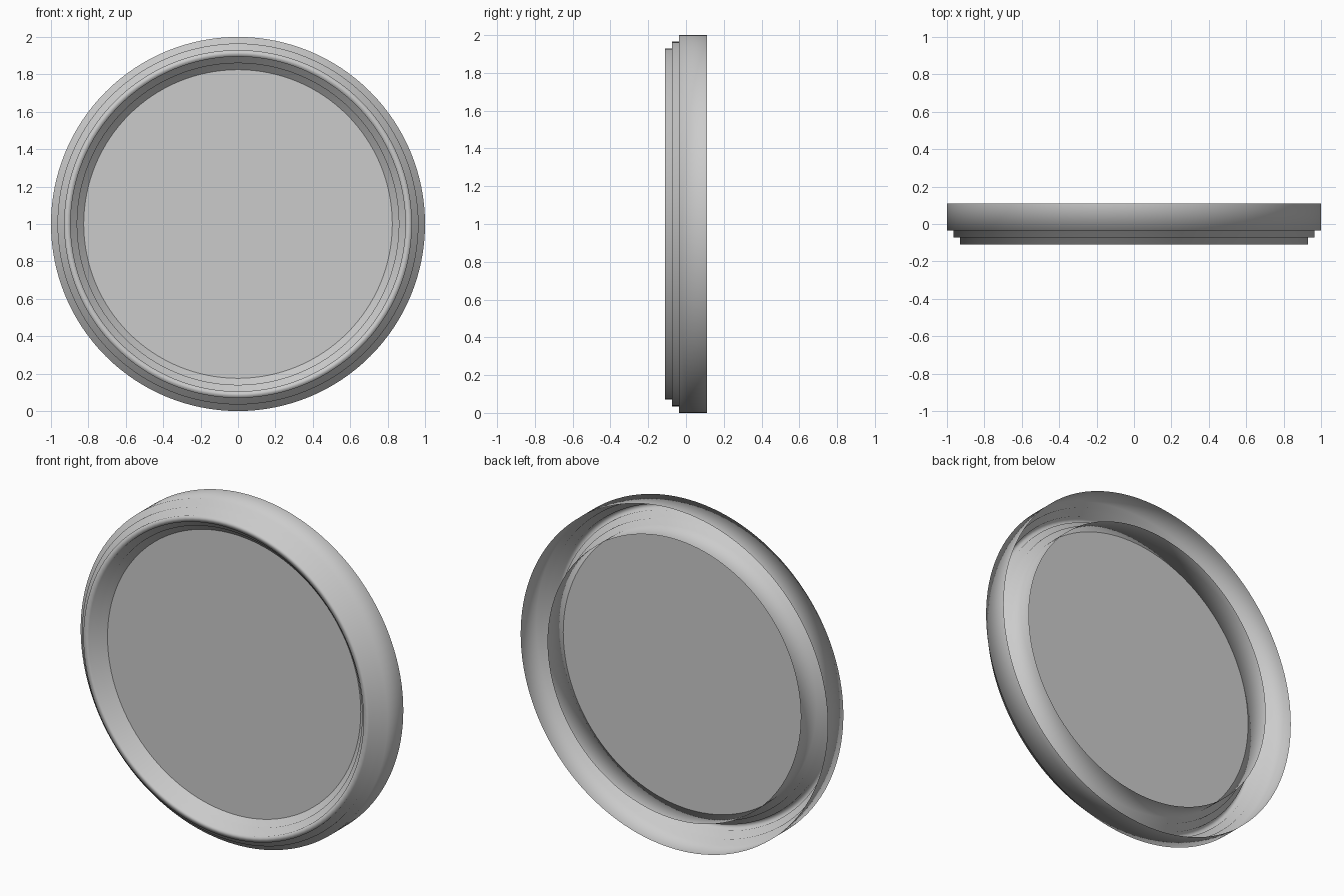
import bpy, bmesh, math
from mathutils import Matrix, Vector

if "Cube" in bpy.data.objects:
    bpy.data.objects.remove(bpy.data.objects["Cube"])

SEGMENTS = 128
CENTRE = Vector((0, 0, 1))
BACK, FRONT, STEP = 0.11, -0.11, 0.037
GLASS_Y = FRONT + 2 * STEP


def add_object(name, bm, smooth):
    mesh = bpy.data.meshes.new(name)
    for face in bm.faces:
        face.smooth = smooth
    bm.to_mesh(mesh)
    bm.free()
    obj = bpy.data.objects.new(name, mesh)
    bpy.context.collection.objects.link(obj)
    return obj


# Stepped frame: open-backed (radius, y) profile spun about the y axis
profile = [
    (0.825, BACK), (0.825, GLASS_Y),
    (0.86, GLASS_Y), (0.86, FRONT + STEP),
    (0.895, FRONT + STEP), (0.895, FRONT),
    (0.93, FRONT), (0.93, FRONT + STEP),
    (0.965, FRONT + STEP), (0.965, GLASS_Y),
    (1.0, GLASS_Y), (1.0, BACK),
]
bm = bmesh.new()
verts = [bm.verts.new((r, y, 1)) for r, y in profile]
edges = [bm.edges.new(pair) for pair in zip(verts, verts[1:])]
bmesh.ops.spin(bm, geom=verts + edges, cent=CENTRE, axis=(0, 1, 0),
               angle=math.tau, steps=SEGMENTS, use_duplicate=False)
bmesh.ops.remove_doubles(bm, verts=bm.verts, dist=0.0001)
bmesh.ops.recalc_face_normals(bm, faces=bm.faces)
# Make the outer wall point outwards
bm.faces.ensure_lookup_table()
outer = max(bm.faces, key=lambda f: min((v.co - CENTRE).xz.length for v in f.verts))
if outer.normal.dot(outer.calc_center_median() - CENTRE) < 0:
    bmesh.ops.reverse_faces(bm, faces=bm.faces)
add_object("round_frame", bm, True)

# Flat glass disc set just behind the inner steps
bm = bmesh.new()
bmesh.ops.create_circle(
    bm, cap_ends=True, segments=SEGMENTS, radius=0.825,
    matrix=Matrix.Translation((0, GLASS_Y, 1)) @ Matrix.Rotation(math.pi / 2, 4, 'X'))
add_object("glass_disc", bm, False)
